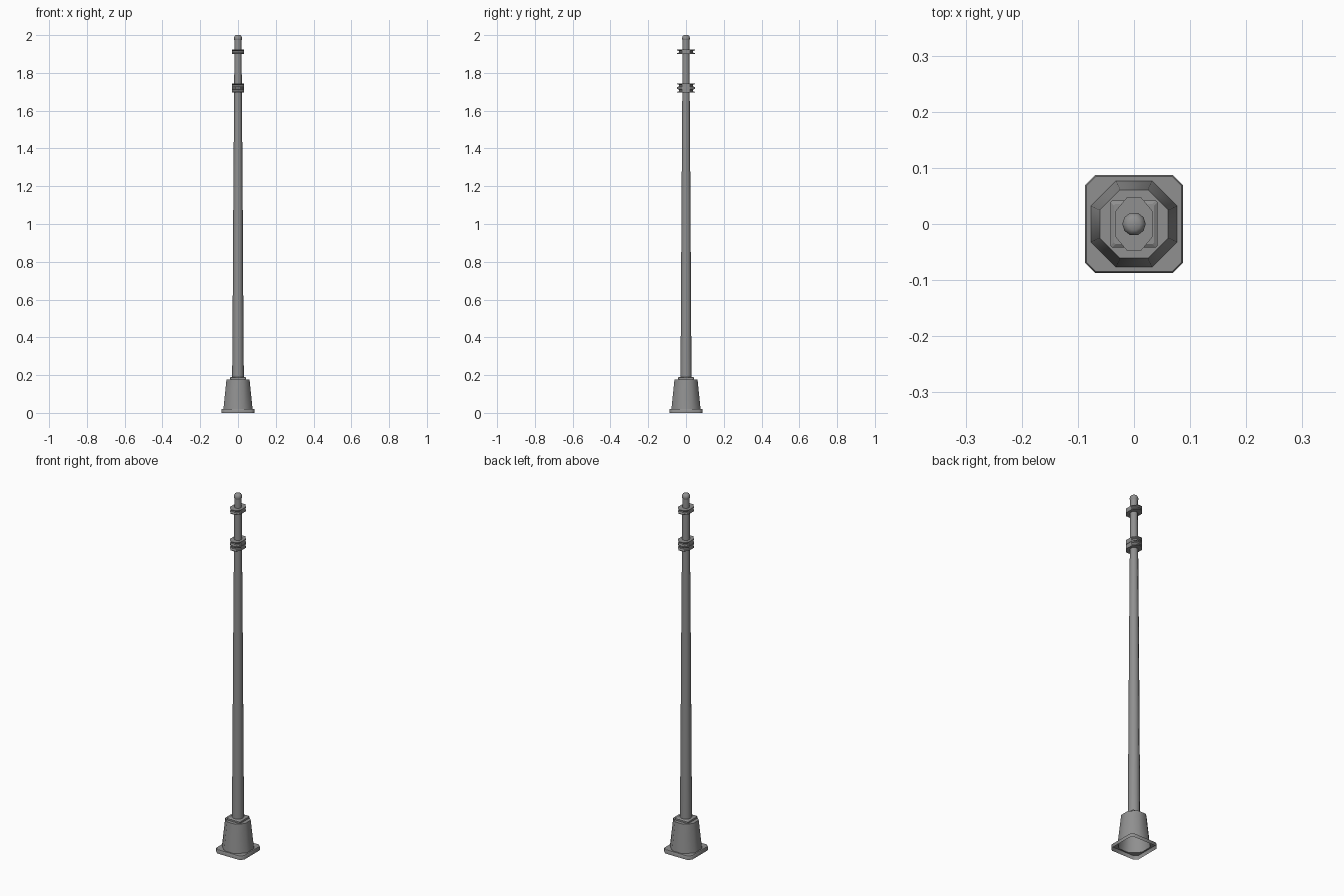
import bpy, bmesh, math

if "Cube" in bpy.data.objects:
    bpy.data.objects.remove(bpy.data.objects["Cube"])

grey = bpy.data.materials.new("dark_grey_metal")
grey.diffuse_color = (.28, .28, .28, 1)
grey.use_nodes = True
grey.node_tree.nodes["Principled BSDF"].inputs["Base Color"].default_value = grey.diffuse_color


def make_object(name, bm, smooth):
    bmesh.ops.recalc_face_normals(bm, faces=bm.faces)
    mesh = bpy.data.meshes.new(name)
    bm.to_mesh(mesh)
    bm.free()
    mesh.materials.append(grey)
    obj = bpy.data.objects.new(name, mesh)
    bpy.context.collection.objects.link(obj)
    if smooth:
        bpy.ops.object.select_all(action='DESELECT')
        bpy.context.view_layer.objects.active = obj
        obj.select_set(True)
        bpy.ops.object.shade_smooth_by_angle(angle=math.radians(50))
    return obj


def octagon(hx, hy, cx, cy, z):
    """Eight-sided ring: half sizes hx, hy and half edge lengths cx, cy."""
    return [(hx, -cy, z), (hx, cy, z), (cx, hy, z), (-cx, hy, z),
            (-hx, cy, z), (-hx, -cy, z), (-cx, -hy, z), (cx, -hy, z)]


def circle(r, z, n=10):
    return [(r * math.cos(math.tau * i / n), r * math.sin(math.tau * i / n), z)
            for i in range(n)]


def loft(name, rings, bottom=True, smooth=True):
    bm = bmesh.new()
    loops = [[bm.verts.new(p) for p in ring] for ring in rings]
    for a, b in zip(loops, loops[1:]):
        for i in range(len(a)):
            j = (i + 1) % len(a)
            bm.faces.new((a[i], a[j], b[j], b[i]))
    bm.faces.new(loops[-1])
    if bottom:
        bm.faces.new(loops[0][::-1])
    return make_object(name, bm, smooth)


# Hollow foot: chamfered square plate rising into an octagonal taper, open below
T = math.tan(math.pi / 8)
foot = [octagon(.087, .087, .069, .069, 0),
        octagon(.087, .087, .069, .069, .018),
        octagon(.085, .085, .068, .068, .021)]
for h, z in ((.077, .021), (.061, .178)):
    foot.append(octagon(h, h, h * T, h * T, z))
loft("foot", foot, bottom=False)

# Square collar on top of the foot
loft("collar", [octagon(.042, .042, .039, .039, .178),
                octagon(.042, .042, .039, .039, .187),
                octagon(.036, .036, .033, .033, .191)], smooth=False)

# Tapered pole with a small domed cap
loft("pole", [circle(.031, .18), circle(.0285, .5), circle(.025, 1.1),
              circle(.0205, 1.7), circle(.0185, 1.98)])
loft("cap", [circle(.018, 1.972), circle(.021, 1.977), circle(.021, 1.986),
             circle(.018, 1.995), circle(.011, 2.0)])

# Grooved clamps: one at the top, two stacked below
for name, z in (("upper_clamp", 1.9), ("middle_clamp", 1.721), ("lower_clamp", 1.695)):
    loft(name, [octagon(.033, hy, .013, cy, z + dz) for dz, hy, cy in
                ((0, .047, .023), (.004, .047, .023), (.008, .036, .02),
                 (.016, .036, .02), (.020, .047, .023), (.024, .047, .023))])
